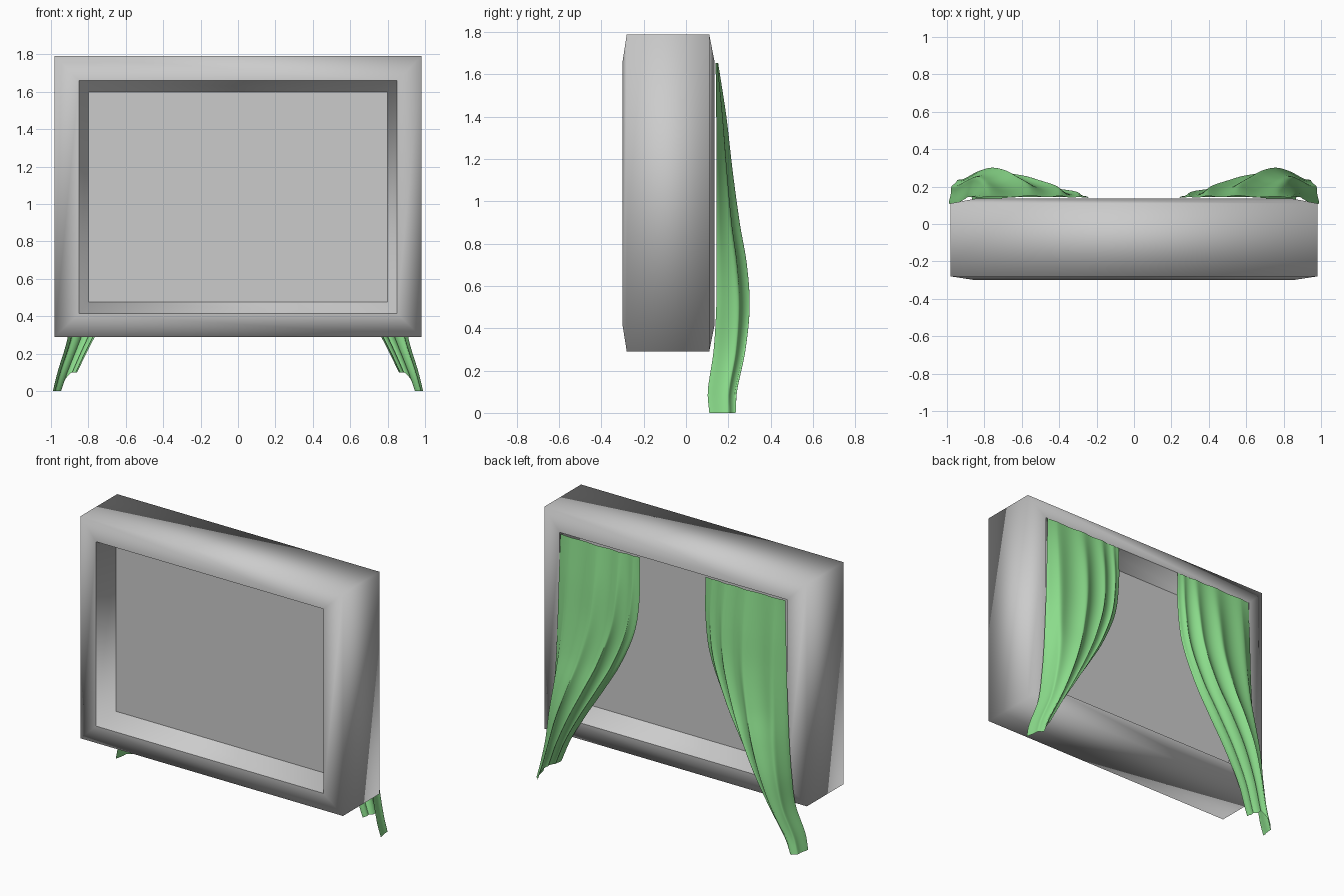
import bpy, bmesh, math
from mathutils import Vector

if "Cube" in bpy.data.objects:
    bpy.data.objects.remove(bpy.data.objects["Cube"])


def finish(bm, name, mat=None):
    mesh = bpy.data.meshes.new(name)
    for f in bm.faces:
        f.smooth = True
    bm.to_mesh(mesh)
    bm.free()
    obj = bpy.data.objects.new(name, mesh)
    bpy.context.collection.objects.link(obj)
    if mat:
        mesh.materials.append(mat)
    return obj


def ring(bm, hx, z0, z1, y):
    return [bm.verts.new((x, y, z)) for x, z in ((-hx, z0), (hx, z0), (hx, z1), (-hx, z1))]


# Window frame: rectangular loops from front glazing, over the outside, to back glazing
bm = bmesh.new()
loops = [(0.80, 0.475, 1.60, -0.16), (0.85, 0.415, 1.66, -0.30), (0.98, 0.29, 1.79, -0.28),
         (0.98, 0.29, 1.79, 0.11), (0.85, 0.415, 1.66, 0.135), (0.80, 0.475, 1.60, -0.005)]
rings = [ring(bm, *l) for l in loops]
for a, b in zip(rings, rings[1:]):
    for i in range(4):
        j = (i + 1) % 4
        bm.faces.new((a[i], a[j], b[j], b[i]))
bmesh.ops.recalc_face_normals(bm, faces=bm.faces)
for k in (0, 1, 4, 5):                      # crisp opening edges, soft outer edges
    for i in range(4):
        bm.edges.get((rings[k][i], rings[k][(i + 1) % 4])).smooth = False
finish(bm, "window_frame")

# Glass panes on each side of the frame
for name, l, flip in (("front_pane", loops[0], False), ("back_pane", loops[-1], True)):
    bm = bmesh.new()
    vs = ring(bm, *l)
    bm.faces.new(vs[::-1] if flip else vs)
    finish(bm, name)

# Curtain profile by height: z, inner x, outer x, base y, bulge, fold depth
KEYS = [(1.655, 0.245, 0.840, 0.140, 0.008, 0.004),
        (1.40, 0.245, 0.848, 0.143, 0.038, 0.010),
        (1.15, 0.280, 0.855, 0.145, 0.062, 0.013),
        (0.90, 0.385, 0.865, 0.145, 0.095, 0.014),
        (0.70, 0.505, 0.875, 0.145, 0.130, 0.013),
        (0.50, 0.635, 0.890, 0.143, 0.146, 0.012),
        (0.29, 0.765, 0.910, 0.130, 0.140, 0.010),
        (0.10, 0.860, 0.965, 0.103, 0.130, 0.008),
        (0.00, 0.905, 0.990, 0.110, 0.120, 0.006)]


def profile(z):
    """Catmull-Rom style interpolation of the height keys."""
    for i in range(len(KEYS) - 1):
        if z >= KEYS[i + 1][0] or i == len(KEYS) - 2:
            break
    p = [KEYS[min(max(i + d, 0), len(KEYS) - 1)] for d in (-1, 0, 1, 2)]
    h = p[2][0] - p[1][0]
    t = (z - p[1][0]) / h
    m1 = lambda c: (p[2][c] - p[0][c]) / (p[2][0] - p[0][0]) * h
    m2 = lambda c: (p[3][c] - p[1][c]) / (p[3][0] - p[1][0]) * h
    return [(2*t**3 - 3*t*t + 1) * p[1][c] + (t**3 - 2*t*t + t) * m1(c)
            + (3*t*t - 2*t**3) * p[2][c] + (t**3 - t*t) * m2(c) for c in range(1, 6)]


def curtain_point(u, t):
    s = min(max((u - 0.3) / 0.25, 0), 1)
    bottom = 0.1 * (1 - s * s * (3 - 2 * s))        # inner tail hangs shorter
    z = 1.655 + (bottom - 1.655) * t
    xin, xout, base, bulge, fold = profile(z)
    arch = math.sin(math.pi * u) ** 0.7 if 0 < u < 1 else 0
    phase = 2 * math.pi * 4.5 * math.sqrt(u) + 0.6 * t
    fade = min(1, 8 * u, 8 * (1 - u))
    y = base + bulge * arch + fold * fade * math.sin(phase)
    x = xin + (xout - xin) * u + 0.9 * fold * fade * math.cos(phase)
    return Vector((x, y, z))


# Pair of gathered curtains behind the window
green = bpy.data.materials.new("curtain_green")
green.diffuse_color = (0.26, 0.72, 0.26, 1)
green.use_nodes = True
green.node_tree.nodes["Principled BSDF"].inputs["Base Color"].default_value = green.diffuse_color
NU, NT = 72, 60
for name, side in (("right_curtain", 1), ("left_curtain", -1)):
    bm = bmesh.new()
    grid = []
    for j in range(NT + 1):
        row = [curtain_point(i / NU, j / NT) for i in range(NU + 1)]
        grid.append([bm.verts.new((side * p.x, p.y, p.z)) for p in row])
    for j in range(NT):
        for i in range(NU):
            q = [grid[j][i], grid[j][i + 1], grid[j + 1][i + 1], grid[j + 1][i]]
            bm.faces.new(q if side > 0 else q[::-1])
    finish(bm, name, green)
